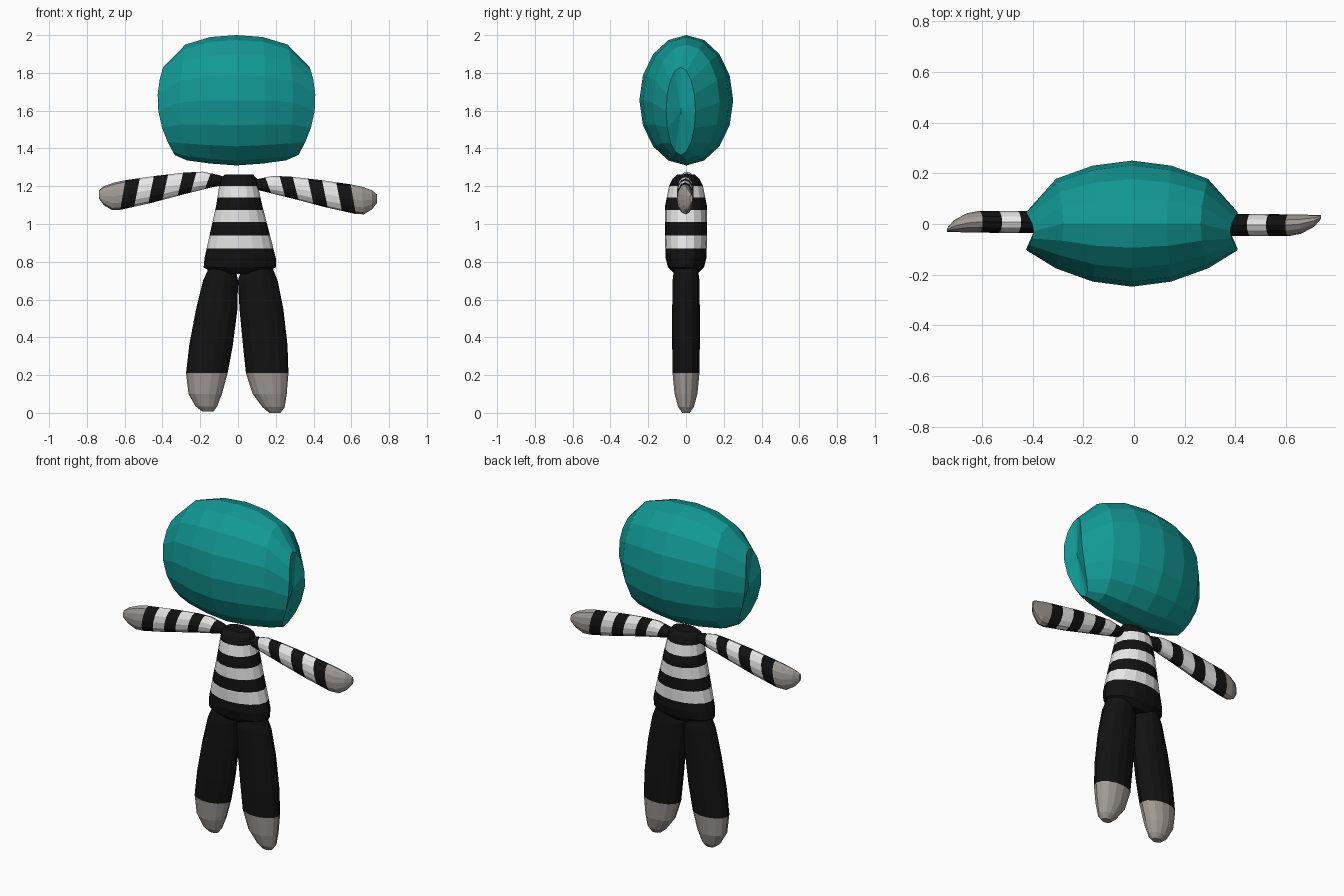
import bpy
import bmesh
import math
from mathutils import Vector

if "Cube" in bpy.data.objects:
    bpy.data.objects.remove(bpy.data.objects["Cube"])


def material(name, rgb):
    m = bpy.data.materials.new(name)
    m.diffuse_color = (*rgb, 1)
    m.use_nodes = True
    m.node_tree.nodes["Principled BSDF"].inputs["Base Color"].default_value = m.diffuse_color
    return m


TEAL = material("teal", (0.006, 0.32, 0.30))
BLACK = material("black", (0.006, 0.006, 0.006))
WHITE = material("white", (0.82, 0.82, 0.82))
GREY = material("warm grey", (0.36, 0.325, 0.30))


def loft(name, rings, mats, bands=None):
    """Skin rings of points, close both ends, colour each band."""
    bm = bmesh.new()
    vr = [[bm.verts.new(p) for p in ring] for ring in rings]
    n = len(rings[0])
    bands = bands or [0] * (len(rings) - 1)
    for k, (a, b) in enumerate(zip(vr, vr[1:])):
        for i in range(n):
            j = (i + 1) % n
            bm.faces.new((a[i], a[j], b[j], b[i])).material_index = bands[k]
    for ring, band in ((vr[0], bands[0]), (vr[-1], bands[-1])):
        c = bm.verts.new(sum((v.co for v in ring), Vector()) / n)
        for i in range(n):
            bm.faces.new((c, ring[i], ring[(i + 1) % n])).material_index = band
    bmesh.ops.recalc_face_normals(bm, faces=bm.faces)
    me = bpy.data.meshes.new(name)
    bm.to_mesh(me)
    bm.free()
    for m in mats:
        me.materials.append(m)
    ob = bpy.data.objects.new(name, me)
    bpy.context.collection.objects.link(ob)
    return ob


def sample(profile, t):
    """Linear interpolation of a table whose first column is the position."""
    for a, b in zip(profile, profile[1:]):
        if t <= b[0]:
            f = (t - a[0]) / (b[0] - a[0])
            return [p + (q - p) * f for p, q in zip(a[1:], b[1:])]
    return profile[-1][1:]


def stations(profile, cuts):
    return sorted({r[0] for r in profile} | set(cuts))


def angles(n):
    return [2 * math.pi * i / n for i in range(n)]


# Head: rings around x, bulging at mid height, with narrow side caps
# columns: x at mid height, bow, z low, z high, y front, y back
half_head = [(0.0, 0.0, 1.31, 2.0, -0.247, 0.25),
             (0.155, 0.15, 1.32, 1.99, -0.227, 0.23),
             (0.30, 0.35, 1.337, 1.95, -0.175, 0.178),
             (0.418, 1.05, 1.365, 1.83, -0.105, 0.05)]
head_rings = []
for side, rows in ((-1, half_head[:0:-1]), (1, half_head)):
    for x, bow, z0, z1, y0, y1 in rows:
        ring = []
        for a in angles(16):
            z = (z0 + z1) / 2 + (z1 - z0) / 2 * math.sin(a)
            y = (y0 + y1) / 2 + (y1 - y0) / 2 * math.cos(a)
            ring.append((side * (x - bow * (z - 1.66) ** 2) - 0.008, y, z))
        head_rings.append(ring)
loft("head", head_rings, [TEAL])

# Torso: striped shirt, columns: z, x left, x right, half depth
shirt = [(0.735, -0.12, 0.13, 0.06), (0.77, -0.182, 0.20, 0.095),
         (0.82, -0.177, 0.20, 0.108), (0.93, -0.153, 0.172, 0.112),
         (1.1, -0.115, 0.128, 0.11), (1.2, -0.10, 0.106, 0.09),
         (1.24, -0.095, 0.10, 0.07), (1.262, -0.07, 0.08, 0.045)]
shirt_cuts = [0.87, 0.94, 1.01, 1.075, 1.14, 1.20]
zs = stations(shirt, shirt_cuts)
rings, bands = [], []
for k, z in enumerate(zs):
    x0, x1, d = sample(shirt, z)
    rings.append([((x0 + x1) / 2 + (x1 - x0) / 2 * math.cos(a),
                   d * math.sin(a), z) for a in angles(16)])
    if k:
        mid = (z + zs[k - 1]) / 2
        bands.append(sum(mid > c for c in shirt_cuts) % 2)
loft("shirt", rings, [BLACK, WHITE], bands)

# Arms: striped sleeves with slanted hands
# columns: distance from middle, z low, z high, y inner, y outer
arm = [(0.07, 1.205, 1.245, -0.02, 0.02), (0.12, 1.195, 1.26, -0.03, 0.035),
       (0.20, 1.175, 1.277, -0.035, 0.045), (0.30, 1.15, 1.272, -0.035, 0.05),
       (0.45, 1.11, 1.255, -0.036, 0.052), (0.61, 1.075, 1.232, -0.034, 0.052),
       (0.66, 1.073, 1.22, -0.033, 0.042), (0.71, 1.10, 1.20, -0.032, 0.015),
       (0.737, 1.135, 1.178, -0.031, -0.016)]
arm_cuts = [0.16, 0.235, 0.305, 0.385, 0.46, 0.535, 0.61]
for name, side, drop in (("left_arm", -1, 0.0), ("right_arm", 1, 0.022)):
    rings, bands = [], []
    xs = stations(arm, arm_cuts)
    for k, x in enumerate(xs):
        z0, z1, y0, y1 = sample(arm, x)
        ring = []
        for a in angles(12):
            s = math.sin(a)
            # tilt sleeve rings square to the drooping arm
            px = x - 0.015 * s * min(1, max(0, 0.7 - x) * 10)
            y = (y0 + y1) / 2 + (y1 - y0) / 2 * math.cos(a)
            ring.append((side * px, -side * y + (0.004 if side > 0 else 0),
                         (z0 + z1) / 2 + (z1 - z0) / 2 * s - drop))
        rings.append(ring)
        if k:
            mid = (x + xs[k - 1]) / 2
            bands.append(2 if mid > 0.61 else sum(mid > c for c in arm_cuts) % 2)
    loft(name, rings, [BLACK, WHITE, GREY], bands)

# Legs: black trousers with grey rounded feet
# columns: z, x low, x high, half depth
left_leg = [(0.008, -0.19, -0.13, 0.02), (0.035, -0.225, -0.11, 0.042),
            (0.10, -0.262, -0.085, 0.062), (0.21, -0.275, -0.055, 0.073),
            (0.36, -0.258, -0.027, 0.075), (0.55, -0.222, -0.003, 0.075),
            (0.70, -0.185, 0.0, 0.073), (0.80, -0.14, -0.02, 0.06)]
right_leg = [(0.0, 0.165, 0.225, 0.02), (0.03, 0.13, 0.247, 0.042),
             (0.10, 0.078, 0.258, 0.062), (0.21, 0.042, 0.267, 0.073),
             (0.36, 0.026, 0.262, 0.075), (0.55, 0.008, 0.24, 0.075),
             (0.70, 0.0, 0.21, 0.073), (0.80, 0.03, 0.17, 0.06)]
for name, prof in (("left_leg", left_leg), ("right_leg", right_leg)):
    rings = [[((x0 + x1) / 2 + (x1 - x0) / 2 * math.cos(a), d * math.sin(a), z)
              for a in angles(14)] for z, x0, x1, d in prof]
    loft(name, rings, [BLACK, GREY], [1, 1, 1, 0, 0, 0, 0])
